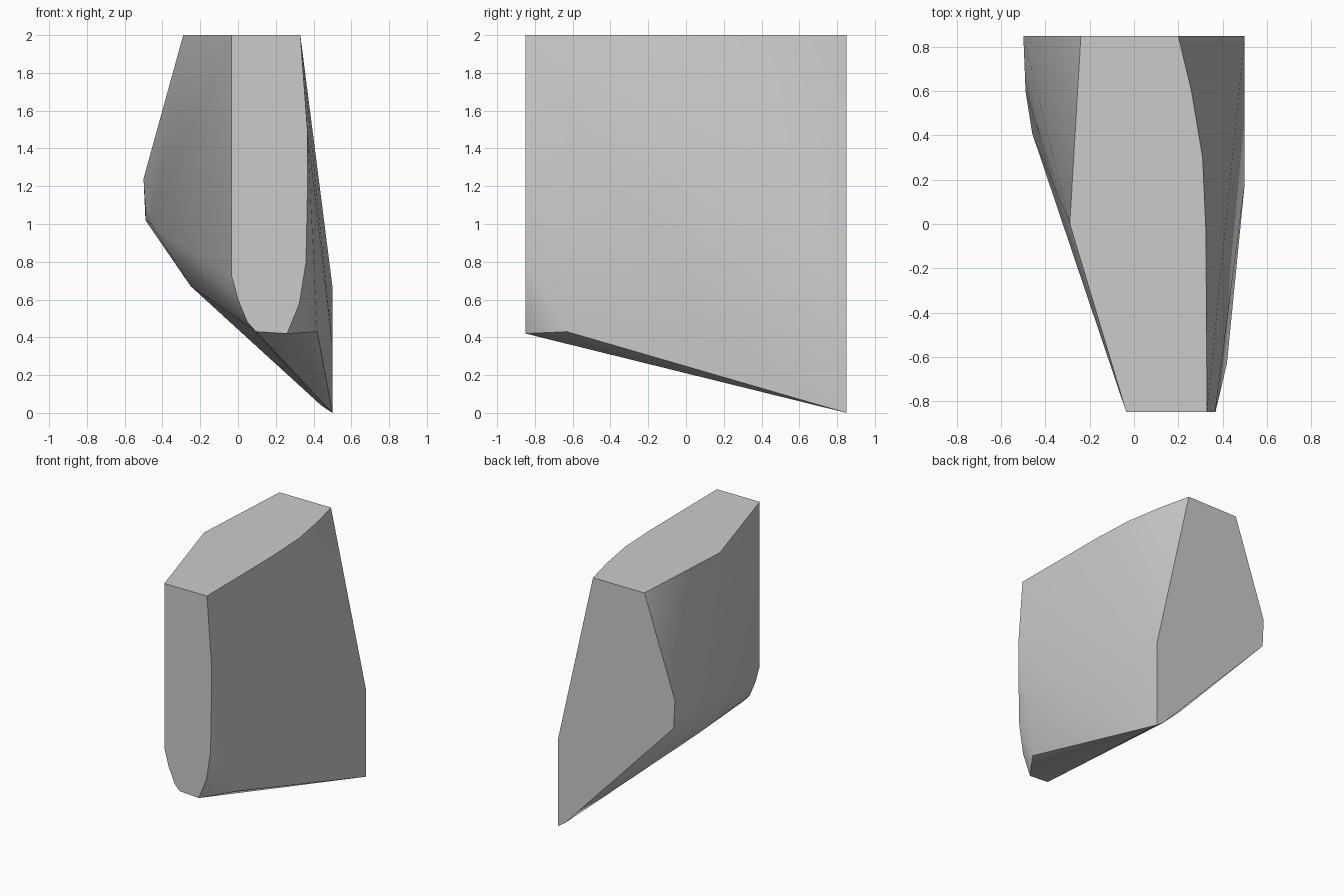
import bpy
import bmesh
import math

cube = bpy.data.objects.get("Cube")
if cube:
    bpy.data.objects.remove(cube, do_unlink=True)

HALF_DEPTH = 0.85
HEIGHT = 2.0

# Flat front outline (x, z)
front = [(-0.035, 2), (0.33, 2), (0.367, 1.5), (0.368, 1.2), (0.36, 0.8),
         (0.325, 0.58), (0.26, 0.42), (0.095, 0.43), (0.05, 0.48),
         (0, 0.6), (-0.035, 0.73)]

# Flat back outline (x, z)
back = [(-0.24, 2), (0.2, 2), (0.5, 0.67), (0.5, 0), (0.44, 0.04),
        (-0.49, 1.02), (-0.5, 1.24)]

# Bends of the top rim between front and back (x, y)
rim = [(-0.29, 0), (0.325, -0.03), (0.31, 0.3), (0.26, 0.6)]

# Bulges of the two sides and the underside (x, y, z)
bulges = [(-0.49, 0.6, 1.08), (-0.46, 0.41, 1.0), (-0.25, 0.22, 0.67),
          (0.42, -0.63, 0.43), (0.5, 0.18, 0.36)]

points = [(x, -HALF_DEPTH, z) for x, z in front]
points += [(x, HALF_DEPTH, z) for x, z in back]
points += [(x, y, HEIGHT) for x, y in rim]
points += bulges

# Wrap the outlines into one closed faceted block
bm = bmesh.new()
for p in points:
    bm.verts.new(p)
hull = bmesh.ops.convex_hull(bm, input=bm.verts)
loose = [v for v in bm.verts if not v.link_faces]
bmesh.ops.delete(bm, geom=loose, context="VERTS")
bmesh.ops.dissolve_limit(bm, angle_limit=math.radians(0.5),
                         verts=bm.verts, edges=bm.edges)
bmesh.ops.recalc_face_normals(bm, faces=bm.faces)

mesh = bpy.data.meshes.new("faceted_block")
bm.to_mesh(mesh)
bm.free()
block = bpy.data.objects.new("faceted_block", mesh)
bpy.context.collection.objects.link(block)

# Plain grey surface
grey = bpy.data.materials.new("light_grey")
grey.use_nodes = True
colour = (0.6, 0.6, 0.6, 1)
grey.diffuse_color = colour
grey.node_tree.nodes["Principled BSDF"].inputs["Base Color"].default_value = colour
mesh.materials.append(grey)

# Soft sides with crisp rims
bpy.ops.object.select_all(action="DESELECT")
block.select_set(True)
bpy.context.view_layer.objects.active = block
bpy.ops.object.shade_smooth_by_angle(angle=math.radians(30))
